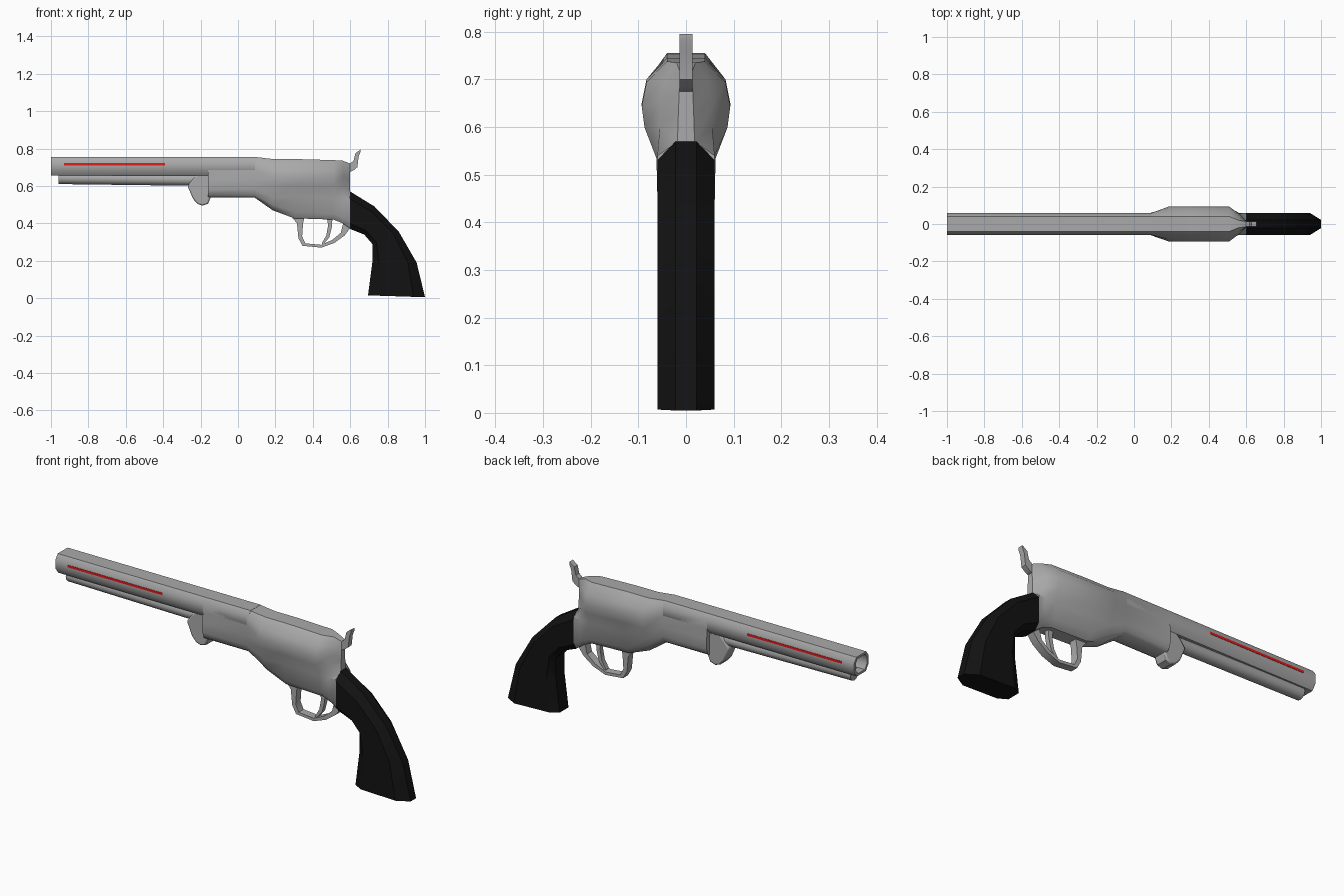
import bpy, bmesh, math

cube = bpy.data.objects.get("Cube")
if cube:
    bpy.data.objects.remove(cube, do_unlink=True)


def make_material(name, color):
    m = bpy.data.materials.new(name)
    m.use_nodes = True
    m.diffuse_color = color
    m.node_tree.nodes["Principled BSDF"].inputs["Base Color"].default_value = color
    return m


STEEL = make_material("grey steel", (0.4, 0.4, 0.4, 1))
BLACK = make_material("black grip", (0.006, 0.006, 0.006, 1))
RED = make_material("red stripe", (0.8, 0.01, 0.01, 1))


def finish(bm, name, mat, angle=35):
    bmesh.ops.recalc_face_normals(bm, faces=bm.faces)
    mesh = bpy.data.meshes.new(name)
    bm.to_mesh(mesh)
    bm.free()
    mesh.materials.append(mat)
    ob = bpy.data.objects.new(name, mesh)
    bpy.context.collection.objects.link(ob)
    bpy.ops.object.select_all(action='DESELECT')
    bpy.context.view_layer.objects.active = ob
    ob.select_set(True)
    bpy.ops.object.shade_smooth_by_angle(angle=math.radians(angle))
    return ob


def loft(name, rings, mat, angle=35):
    """Skin a list of closed rings and cap both ends."""
    bm = bmesh.new()
    loops = [[bm.verts.new(p) for p in ring] for ring in rings]
    n = len(loops[0])
    for a, b in zip(loops, loops[1:]):
        for i in range(n):
            j = (i + 1) % n
            bm.faces.new((a[i], a[j], b[j], b[i]))
    bm.faces.new(loops[0])
    bm.faces.new(loops[-1])
    return finish(bm, name, mat, angle)


def section(x, half):
    """Mirror a half profile of (y, z) points into a full ring at x."""
    return [(x, y, z) for y, z in half] + [(x, -y, z) for y, z in reversed(half)]


def plate(name, outline, half_width, mat, y=0, bevel=0):
    """Extrude an (x, z) outline sideways."""
    ob = loft(name, [[(x, y + s * half_width, z) for x, z in outline] for s in (-1, 1)], mat)
    if bevel:
        mod = ob.modifiers.new("soft edges", 'BEVEL')
        mod.width = bevel
        mod.segments = 2
        mod.limit_method = 'ANGLE'
        mod.angle_limit = math.radians(50)
    return ob


def strip(name, inner, outer, half_width, mat):
    """Bent band between two matching (x, z) paths."""
    rings = [[(a[0], -half_width, a[1]), (a[0], half_width, a[1]),
              (b[0], half_width, b[1]), (b[0], -half_width, b[1])]
             for a, b in zip(inner, outer)]
    return loft(name, rings, mat)


# Octagonal barrel with an open bore
octagon = [(.04, .755), (.058, .73), (.058, .685), (.036, .655)]
bore = [(y * .78, .705 + (z - .705) * .78) for y, z in octagon]
loft("barrel", [section(-.5, bore), section(-1, bore),
                section(-1, octagon), section(.1, octagon)], STEEL, 40)

# Rod under the barrel
rings = []
for x, z in ((-.96, .642), (-.18, .632)):
    rings.append([(x, .032 * math.cos(t * math.tau / 12), z + .032 * math.sin(t * math.tau / 12))
                  for t in range(12)])
loft("loading_rod", rings, STEEL)

# Pivot lug
plate("loading_lug", [(-.27, .6), (-.24, .53), (-.215, .503), (-.19, .495), (-.16, .505),
                      (-.135, .565), (-.145, .63), (-.17, .68), (-.2, .68), (-.24, .64)],
      .036, STEEL, bevel=.008)

# Frame and rounded cylinder housing, skinned through cross-sections
lug = [(.04, .755), (.058, .73), (.058, .685), (.06, .63), (.06, .58), (.05, .55), (.03, .537)]
drum = [(.04, .744), (.083, .7), (.093, .65), (.087, .605), (.062, .54)]
loft("frame", [
    section(-.16, lug),
    section(.09, lug),
    section(.185, drum + [(.054, .5), (.03, .47)]),
    section(.3, drum + [(.058, .46), (.035, .427)]),
    section(.51, [(y, z - .006) for y, z in drum] + [(.06, .45), (.035, .42)]),
    section(.56, [(.02, .735), (.045, .7), (.055, .65), (.055, .6), (.06, .54), (.06, .43), (.035, .4)]),
    section(.6, [(.014, .72), (.014, .68), (.016, .63), (.018, .57), (.06, .54), (.06, .41), (.036, .37)]),
], STEEL, 40)

# Hammer
plate("hammer", [(.58, .72), (.6, .72), (.618, .735), (.628, .775), (.655, .795), (.655, .782),
                 (.645, .757), (.638, .7), (.62, .685), (.6, .675), (.58, .675)], .014, STEEL)

# Trigger guard and trigger
strip("trigger_guard",
      [(.355, .43), (.348, .4), (.343, .33), (.36, .293), (.446, .285), (.505, .312), (.55, .35), (.565, .41)],
      [(.29, .43), (.315, .4), (.323, .32), (.345, .28), (.446, .27), (.516, .296), (.57, .335), (.6, .375)],
      .02, STEEL)
strip("trigger",
      [(.475, .43), (.482, .39), (.472, .335), (.448, .293)],
      [(.505, .43), (.502, .38), (.488, .325), (.455, .285)], .012, STEEL)

# Curved grip, skinned between its front and back edges
front_edge = [(.6, .37), (.675, .34), (.718, .29), (.718, .19), (.695, .015)]
back_edge = [(.6, .57), (.73, .49), (.86, .355), (.955, .19), (1, .005)]
half = [(0, .036), (.15, .06), (.8, .06), (1, .022)]
rings = []
for f, b in zip(front_edge, back_edge):
    side = [(f[0] + (b[0] - f[0]) * t, w, f[1] + (b[1] - f[1]) * t) for t, w in half]
    rings.append(side + [(x, -y, z) for x, y, z in reversed(side)])
loft("grip", rings, BLACK, 30)

# Red stripe on each side of the barrel
for label, side in (("left", 1), ("right", -1)):
    plate("stripe_" + label, [(-.93, .71), (-.39, .71), (-.39, .722), (-.93, .722)],
          .001, RED, y=side * .0585)
